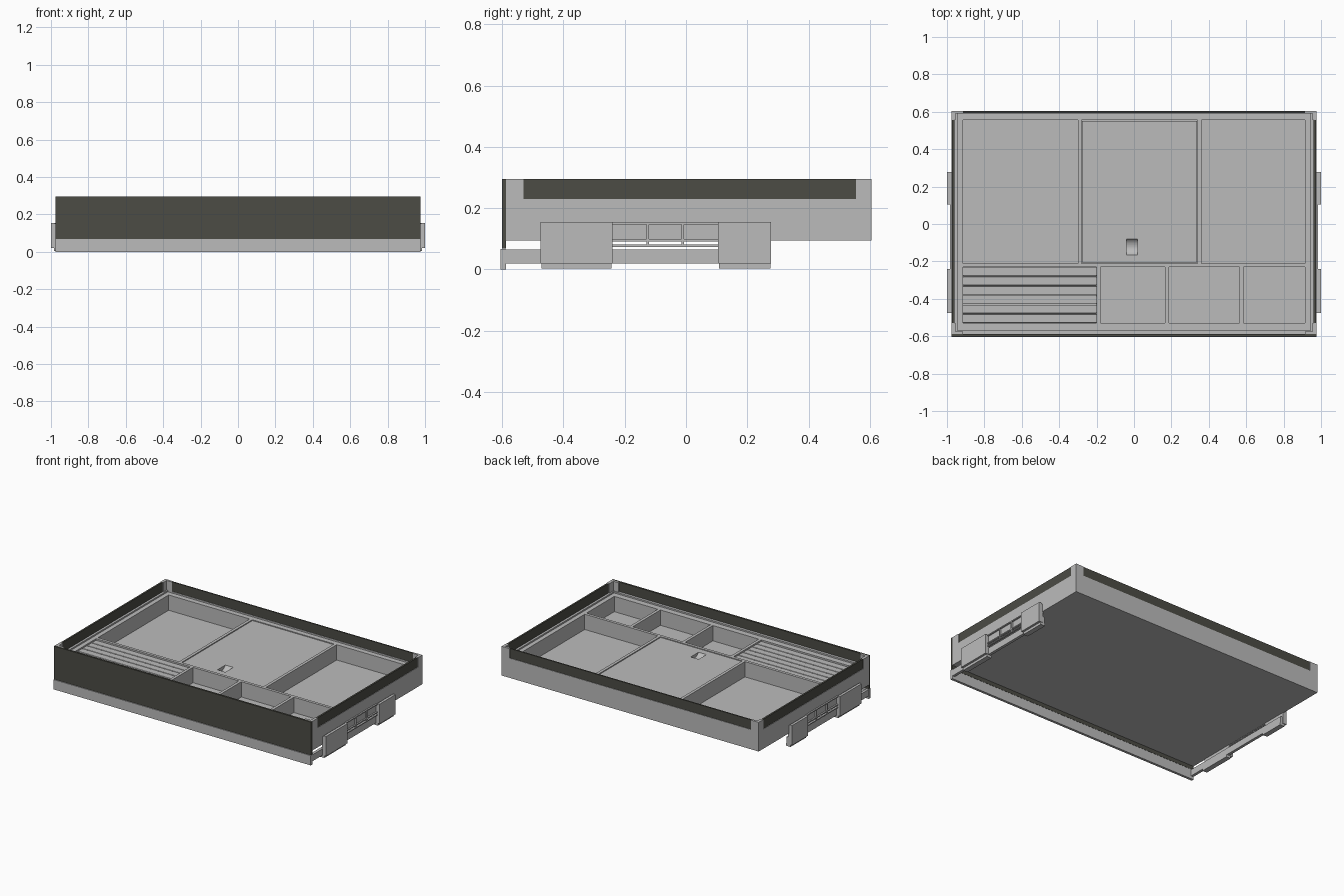
import bpy
from mathutils import Vector

old = bpy.data.objects.get("Cube")
if old:
    bpy.data.objects.remove(old, do_unlink=True)


def material(name, rgb):
    m = bpy.data.materials.new(name)
    m.use_nodes = True
    m.diffuse_color = (*rgb, 1)
    m.node_tree.nodes["Principled BSDF"].inputs["Base Color"].default_value = (*rgb, 1)
    return m


grey = material("light grey", (0.5, 0.5, 0.5))
dark = material("dark olive grey", (0.072, 0.072, 0.06))


def box(name, x, y, z, mat=grey, bevel=0):
    """Box from (low, high) ranges on each axis."""
    bpy.ops.mesh.primitive_cube_add(size=1)
    ob = bpy.context.object
    ob.name = name
    lo, hi = Vector((x[0], y[0], z[0])), Vector((x[1], y[1], z[1]))
    for v in ob.data.vertices:
        v.co = Vector(((lo[i] + hi[i]) / 2 + v.co[i] * (hi[i] - lo[i]) for i in range(3)))
    ob.data.materials.append(mat)
    if bevel:
        mod = ob.modifiers.new("Bevel", 'BEVEL')
        mod.width = bevel
        mod.segments = 2
    return ob


def mirrored(name, x, y, z, mat=grey):
    """The same box on the left (+x) and right (-x) side."""
    box("left_" + name, x, y, z, mat)
    box("right_" + name, (-x[1], -x[0]), y, z, mat)


W, BACK, FRONT = 0.975, 0.605, -0.588
BASE, FLOOR, RIM, LEDGE, TOP = 0.095, 0.115, 0.22, 0.23, 0.295
IN_X, IN_F, IN_B = 0.915, -0.53, 0.555

# Drawer floor and outer walls
box("drawer_floor", (-W + 0.02, W - 0.02), (FRONT, BACK - 0.015), (BASE, FLOOR))
mirrored("side_wall", (0.955, W), (FRONT, BACK), (BASE, LEDGE))
box("back_wall", (-0.955, 0.955), (BACK - 0.015, BACK), (BASE, LEDGE))

# Dark upper panels between the corner posts
mirrored("upper_panel", (0.96, 0.972), (IN_F, IN_B), (LEDGE, TOP), dark)
box("back_upper_panel", (-0.915, 0.915), (BACK - 0.012, BACK - 0.003), (LEDGE, TOP), dark)

# L-shaped corner posts
mirrored("back_post_side", (0.955, W), (IN_B, BACK), (LEDGE, TOP))
mirrored("back_post_rear", (0.915, 0.955), (BACK - 0.015, BACK), (LEDGE, TOP))
mirrored("front_post_side", (0.955, W), (FRONT, IN_F), (LEDGE, TOP))
mirrored("front_post_face", (0.915, 0.955), (FRONT, FRONT + 0.012), (LEDGE, TOP))

# Front panel and the strip under it
box("front_panel", (-W, W), (-0.601, FRONT), (0.068, TOP), dark)
box("front_lower_strip", (-W, W), (-BACK, FRONT), (0.0, 0.067))

# Tray rim
mirrored("tray_rim", (IN_X, 0.955), (FRONT, BACK - 0.015), (FLOOR, RIM))
box("tray_rim_back", (-IN_X, IN_X), (IN_B, BACK - 0.015), (FLOOR, RIM))
box("tray_rim_front", (-IN_X, IN_X), (FRONT, IN_F), (FLOOR, RIM))
mirrored("tray_lip", (0.945, 0.955), (FRONT, BACK - 0.015), (RIM, LEDGE))
box("tray_lip_front", (-0.945, 0.945), (FRONT, FRONT + 0.018), (RIM, LEDGE))

# Dividers
box("cross_divider", (-IN_X, IN_X), (-0.23, -0.21), (FLOOR, RIM))
for i, x in enumerate((-0.29, 0.35)):
    box(f"rear_divider_{i + 1}", (x - 0.01, x + 0.01), (-0.21, IN_B), (FLOOR, RIM))
for i, x in enumerate((-0.19, 0.177, 0.575)):
    box(f"front_divider_{i + 1}", (x - 0.01, x + 0.01), (IN_F, -0.23), (FLOOR, RIM))

# Central lid with a scooped finger recess
lid = box("center_lid", (-0.277, 0.337), (-0.207, IN_B - 0.003), (FLOOR, RIM - 0.004))
bpy.ops.mesh.primitive_cylinder_add(vertices=48, radius=0.05, depth=0.06,
                                    location=(-0.01, -0.122, RIM + 0.022),
                                    rotation=(0, 1.5707963, 0))
scoop = bpy.context.object
scoop.name = "finger_recess_cutter"
scoop.hide_render = True
scoop.hide_set(True)
cut = lid.modifiers.new("Recess", 'BOOLEAN')
cut.operation = 'DIFFERENCE'
cut.object = scoop

# Slatted insert
step = (-0.23 - IN_F) / 6
box("slat_base", (-IN_X, -0.2), (IN_F, -0.23), (FLOOR, 0.19))
for i in range(6):
    y = IN_F + i * step
    box(f"slat_{i + 1}", (-IN_X, -0.2), (y + 0.002, y + step - 0.002), (0.18, 0.212), bevel=0.004)

# Slide rails with bracket plates, feet and a ladder grille
mirrored("slide_rail", (0.955, 0.974), (FRONT, 0.275), (0.02, 0.065))
for tag, y0, y1 in (("front", -0.475, -0.24), ("rear", 0.105, 0.278)):
    mirrored(tag + "_bracket_plate", (0.982, 1.0), (y0, y1), (0.02, 0.155))
    mirrored(tag + "_bracket_web", (0.97, 0.984), (y0, y1), (0.02, 0.15))
    mirrored(tag + "_bracket_foot", (0.95, 0.985), (y0 + 0.003, y1 - 0.003), (0.003, 0.02))
for i, z in enumerate((0.074, 0.092, 0.147)):
    mirrored(f"grille_bar_{i + 1}", (0.972, 0.985), (-0.24, 0.105), (z, z + 0.007))
for i, y in enumerate((-0.125, -0.01)):
    mirrored(f"grille_post_{i + 1}", (0.972, 0.985), (y - 0.004, y + 0.004), (0.074, 0.154))
